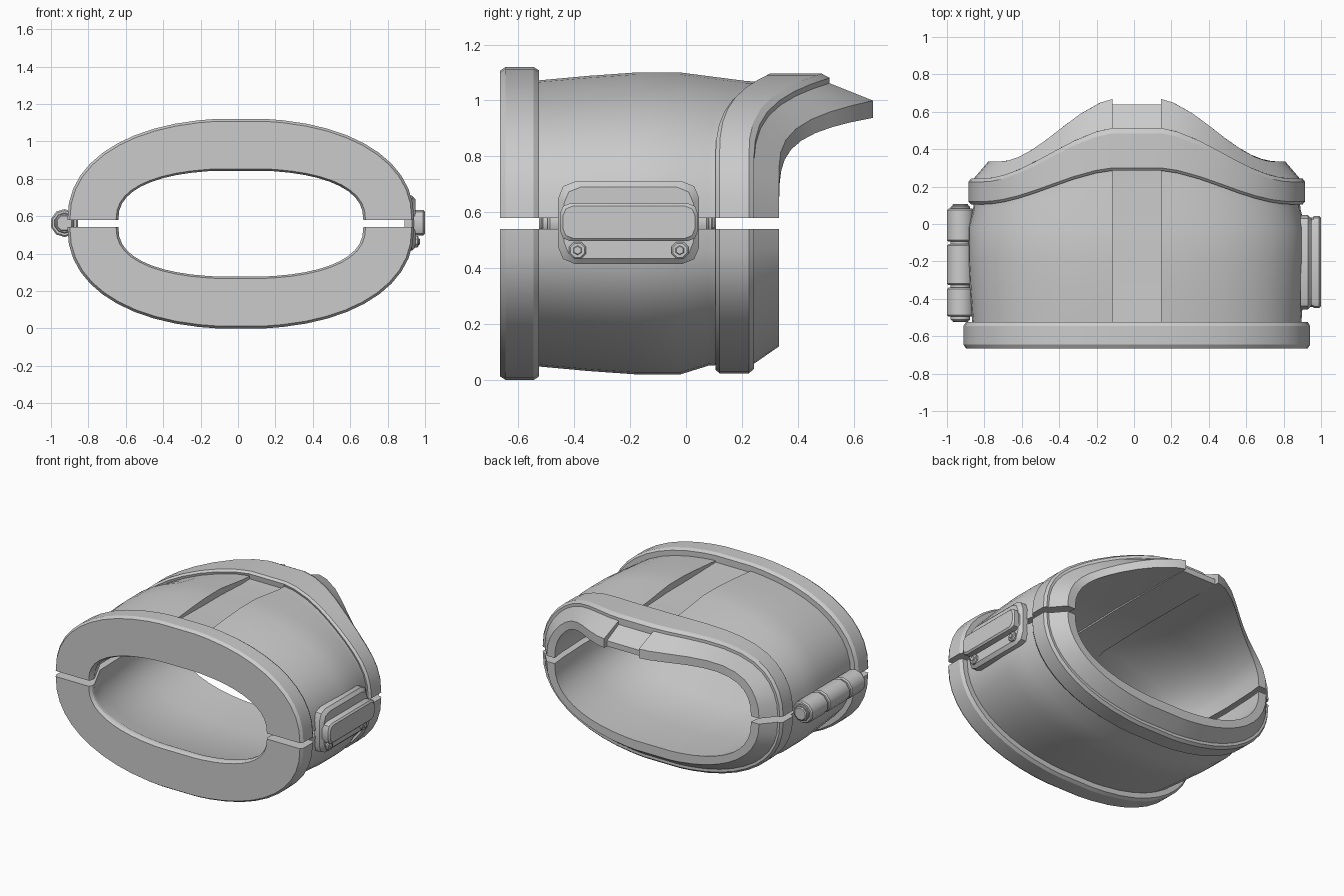
import bpy, bmesh
from math import cos, sin, radians, pi

if "Cube" in bpy.data.objects:
    bpy.data.objects.remove(bpy.data.objects["Cube"])

CX, CZ, GAP, STRIP = 0.015, 0.56, 0.019, 0.13

# Closed wall profile: y at side, extra y at top centre, half width, half height, strip recess
RINGS = [
    (-.665, 0, .914, .55, 0), (-.645, 0, .927, .563, 0), (-.545, 0, .927, .563, 0),
    (-.525, 0, .914, .55, 0), (-.525, 0, .88, .515, .01),
    (-.35, 0, .893, .531, .03), (-.18, 0, .902, .543, .045), (-.02, 0, .902, .543, .045),
    (.08, .14, .875, .512, .025), (.11, .18, .873, .51, .02),
    (.105, .18, .887, .526, 0), (.12, .18, .90, .539, 0), (.225, .26, .90, .539, 0),
    (.243, .27, .887, .524, 0), (.243, .27, .872, .505, .025),
    (.333, .335, .795, .443, .025), (.333, .335, .735, .38, 0),
    (.24, .24, .745, .385, .005), (.0, 0, .755, .395, .01), (-.43, 0, .745, .385, .01),
    (-.62, 0, .655, .285, 0), (-.645, 0, .655, .285, 0), (-.665, 0, .667, .295, 0)]


def finish(name, bm, angle=28):
    bmesh.ops.recalc_face_normals(bm, faces=bm.faces)
    me = bpy.data.meshes.new(name)
    bm.to_mesh(me)
    bm.free()
    ob = bpy.data.objects.new(name, me)
    bpy.context.collection.objects.link(ob)
    bpy.ops.object.select_all(action='DESELECT')
    ob.select_set(True)
    bpy.context.view_layer.objects.active = ob
    bpy.ops.object.shade_smooth_by_angle(angle=radians(angle))
    return ob


def top_shift(x, width):
    t = max(0, min(1, 1 - (abs(x) - STRIP) / width))
    return t * t * (2.7 - 1.7 * t)


def half_shell(name, side):
    bm = bmesh.new()
    # Columns run round the half oval; the strip edges are doubled for a sharp step
    arc = [('a', radians(78 * i / 10)) for i in range(11)]
    cols = [(k, v, 1, 0) for k, v in arc]
    cols += [('x', STRIP, 1, 0), ('x', STRIP, 1, 1), ('x', STRIP, -1, 1), ('x', STRIP, -1, 0)]
    cols += [(k, v, -1, 0) for k, v in reversed(arc)]
    grid = []
    for kind, v, sx, low in cols:
        column = []
        for j, (y, dy, a, h, d) in enumerate(RINGS):
            n = 2.4 if j > 15 else 2.23
            x = a * cos(v) ** (2 / n) if kind == 'a' else v
            z = max(0, 1 - (x / a) ** n) ** (1 / n)
            z = GAP + (h - GAP) * z
            if side > 0:
                y += dy * top_shift(x, .61 if dy == .335 else .70)
                if low:
                    z -= d
                    y -= .03 if dy == .335 else 0
            column.append(bm.verts.new((CX + sx * x, y, CZ + side * z)))
        grid.append(column)
    m = len(RINGS)
    for c0, c1 in zip(grid, grid[1:]):
        for j in range(m):
            k = (j + 1) % m
            bm.faces.new((c0[j], c1[j], c1[k], c0[k]))
    bm.faces.new(grid[0])
    bm.faces.new(grid[-1])
    bmesh.ops.remove_doubles(bm, verts=bm.verts, dist=1e-5)
    bmesh.ops.dissolve_degenerate(bm, edges=bm.edges, dist=1e-5)
    finish(name, bm)


def bridge(bm, loops):
    # Skin a stack of equal loops and cap both ends
    for a, b in zip(loops, loops[1:]):
        for i in range(len(a)):
            k = (i + 1) % len(a)
            bm.faces.new((a[i], a[k], b[k], b[i]))
    bm.faces.new(loops[0])
    bm.faces.new(loops[-1])


def plate(name, x0, x1, y0, y1, z0, z1, corner, edge):
    # Slab facing +x with cut corners and a chamfered outer rim
    def loop(x, i):
        c = corner
        k = c * .29
        q = [(c, 0), (k, k), (0, c)]
        pts = [(y0 + i + p, z0 + i + r) for p, r in q]
        pts += [(y0 + i + p, z1 - i - r) for p, r in reversed(q)]
        pts += [(y1 - i - p, z1 - i - r) for p, r in q]
        pts += [(y1 - i - p, z0 + i + r) for p, r in reversed(q)]
        return [bm.verts.new((x, *p)) for p in pts]
    bm = bmesh.new()
    bridge(bm, [loop(x0, 0), loop(x1 - edge, 0), loop(x1, edge)])
    finish(name, bm)


def barrel(name, axis, start, end, c, r, sides, edge):
    # Chamfered cylinder along x or y; c holds the other two coordinates
    bm = bmesh.new()
    loops = []
    for t, q in ((start, r - edge), (start + edge, r), (end - edge, r), (end, r - edge)):
        ring = []
        for i in range(sides):
            w = 2 * pi * (i + .5) / sides
            u, v = c[0] + q * cos(w), c[1] + q * sin(w)
            ring.append(bm.verts.new((t, u, v) if axis == 'x' else (u, t, v)))
        loops.append(ring)
    bridge(bm, loops)
    finish(name, bm, 40)


# Two halves of the cuff
half_shell("upper_cuff", 1)
half_shell("lower_cuff", -1)

# Latch on the right side
plate("latch_plate", .89, .95, -.457, .047, .415, .71, .06, .02)
plate("latch_backing", .94, .972, -.445, .035, .497, .632, .035, .008)
plate("latch_block", .96, 1.0, -.45, .042, .497, .632, .035, .01)
for i, y in enumerate((-.388, -.022)):
    barrel(f"latch_screw_{i}", 'x', .94, .965, (y, .464), .033, 8, .006)
    barrel(f"latch_screw_pin_{i}", 'x', .96, .972, (y, .464), .017, 6, .003)

# Hinge on the left side
HINGE = (-.928, .563)
for i, (a, b) in enumerate(((-.495, -.34), (-.327, -.107), (-.094, .082))):
    barrel(f"hinge_knuckle_{i}", 'y', a, b, HINGE, .075, 10, .008)
barrel("hinge_pin", 'y', -.515, .095, HINGE, .055, 10, .004)
for i, (a, b) in enumerate(((-.525, -.504), (.088, .107))):
    barrel(f"hinge_cap_{i}", 'y', a, b, HINGE, .047, 8, .006)
